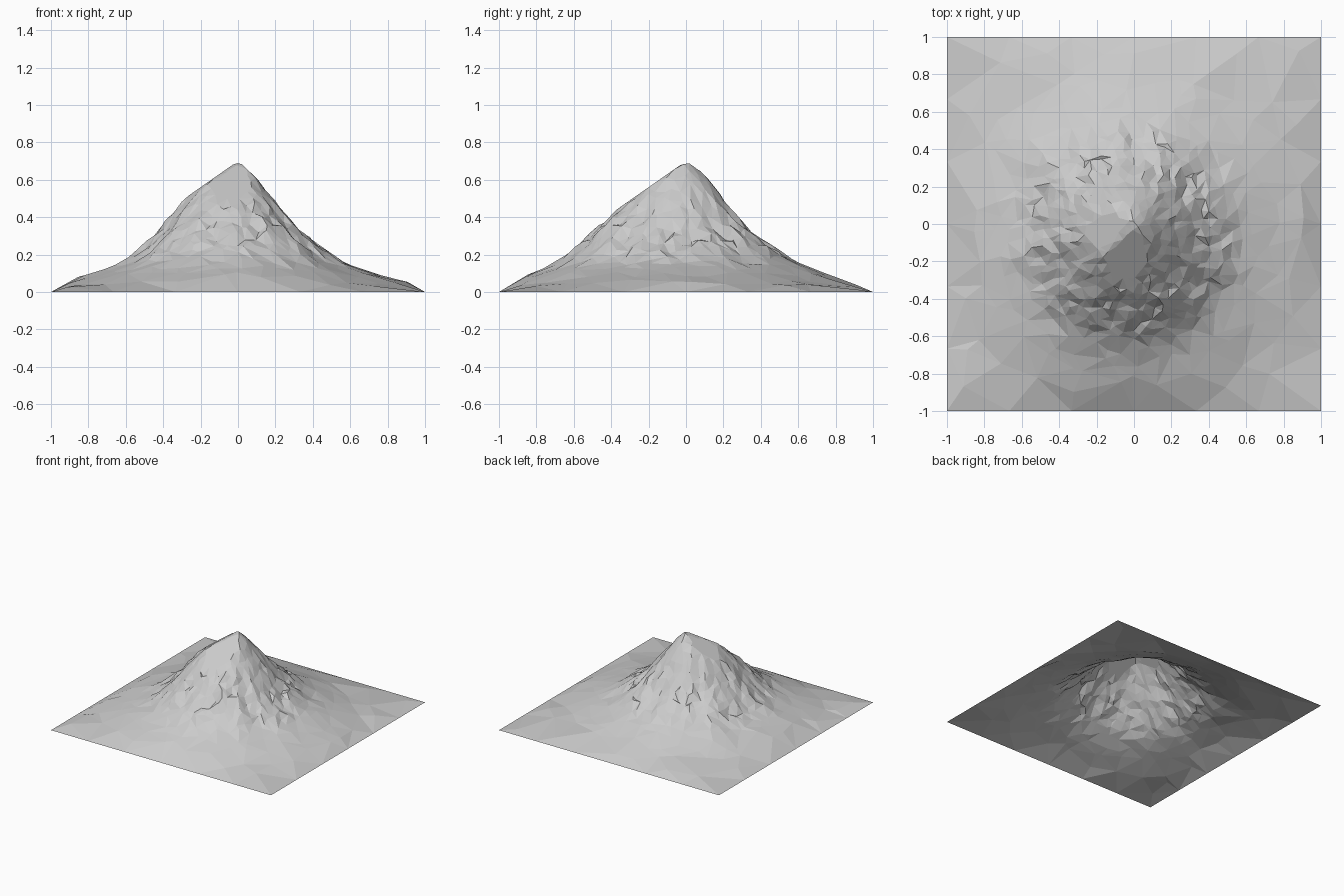
import bpy, bmesh, math, random
from mathutils import Vector, noise, geometry

random.seed(7)
cube = bpy.data.objects.get("Cube")
if cube:
    bpy.data.objects.remove(cube, do_unlink=True)

PEAK = Vector((-0.04, -0.06))

# Slope heights by distance from the summit, one profile per compass side
DIST = [0, .1, .2, .3, .4, .5, .6, .7, .8, .95, 1.4]
WEST = [.725, .67, .555, .435, .315, .215, .15, .115, .085, .045, 0]
EAST = [.725, .66, .535, .42, .32, .24, .165, .125, .09, .05, .01]
SOUTH = [.725, .69, .55, .46, .365, .275, .185, .13, .09, .04, 0]
NORTH = [.725, .69, .585, .46, .35, .265, .195, .14, .1, .045, 0]


def sample(profile, r):
    for i in range(len(DIST) - 1):
        if r <= DIST[i + 1]:
            t = (r - DIST[i]) / (DIST[i + 1] - DIST[i])
            return profile[i] + t * (profile[i + 1] - profile[i])
    return profile[-1]


def height(p):
    edge = 1 - max(abs(p.x), abs(p.y))
    if edge < 0.001:
        return 0.0
    d = p - PEAK
    r = d.length
    a = math.atan2(d.y, d.x)
    c, s = math.cos(a), math.sin(a)
    z = (sample(EAST if c > 0 else WEST, r) * c * c
         + sample(NORTH if s > 0 else SOUTH, r) * s * s)
    # Ravines running downhill, strongest on the middle slopes
    mid = math.exp(-((r - 0.4) / 0.22) ** 2)
    ravine = noise.noise(Vector((c * 4, s * 4, r * 1.5)))
    z += mid * (0.035 * ravine - 0.012 + random.uniform(-0.016, 0.016))
    z += 0.012 * noise.noise(Vector((p.x * 4, p.y * 4, 3))) * min(1, r * 2)
    return max(0.004, min(z, 0.7 * edge))


# Border points, straight along all four sides
points = []
SIDE = 6
for i in range(SIDE):
    t = -1 + 2 * i / SIDE
    points += [Vector(q) for q in ((t, -1), (1, t), (-t, 1), (-1, -t))]

# Scattered rings: dense on the slopes, sparse on the plain
points.append(PEAK.copy())
r = 0.045
while r < 1.4:
    step = 0.046 + 0.3 * max(0, r - 0.5)
    count = max(6, round(math.tau * r / step))
    turn = random.random() * math.tau
    for i in range(count):
        a = turn + math.tau * (i + random.uniform(-.35, .35)) / count
        q = r + random.uniform(-.35, .35) * step
        p = PEAK + Vector((math.cos(a), math.sin(a))) * q
        if max(abs(p.x), abs(p.y)) < 0.93:
            points.append(p)
    r += step

verts, _, faces, *_ = geometry.delaunay_2d_cdt(points, [], [], 0, 1e-5)

# Mountain sheet, open underneath
bm = bmesh.new()
bv = [bm.verts.new((v.x, v.y, height(v))) for v in verts]
for f in faces:
    bm.faces.new([bv[i] for i in f])
bm.normal_update()
for f in bm.faces:
    f.smooth = False
    if f.normal.z < 0:
        f.normal_flip()
mesh = bpy.data.meshes.new("mountain")
bm.to_mesh(mesh)
bm.free()

# Plain grey rock
rock = bpy.data.materials.new("grey rock")
rock.use_nodes = True
GREY = (0.6, 0.6, 0.6, 1)
rock.diffuse_color = GREY
rock.node_tree.nodes["Principled BSDF"].inputs["Base Color"].default_value = GREY
mesh.materials.append(rock)
mountain = bpy.data.objects.new("mountain", mesh)
bpy.context.collection.objects.link(mountain)
